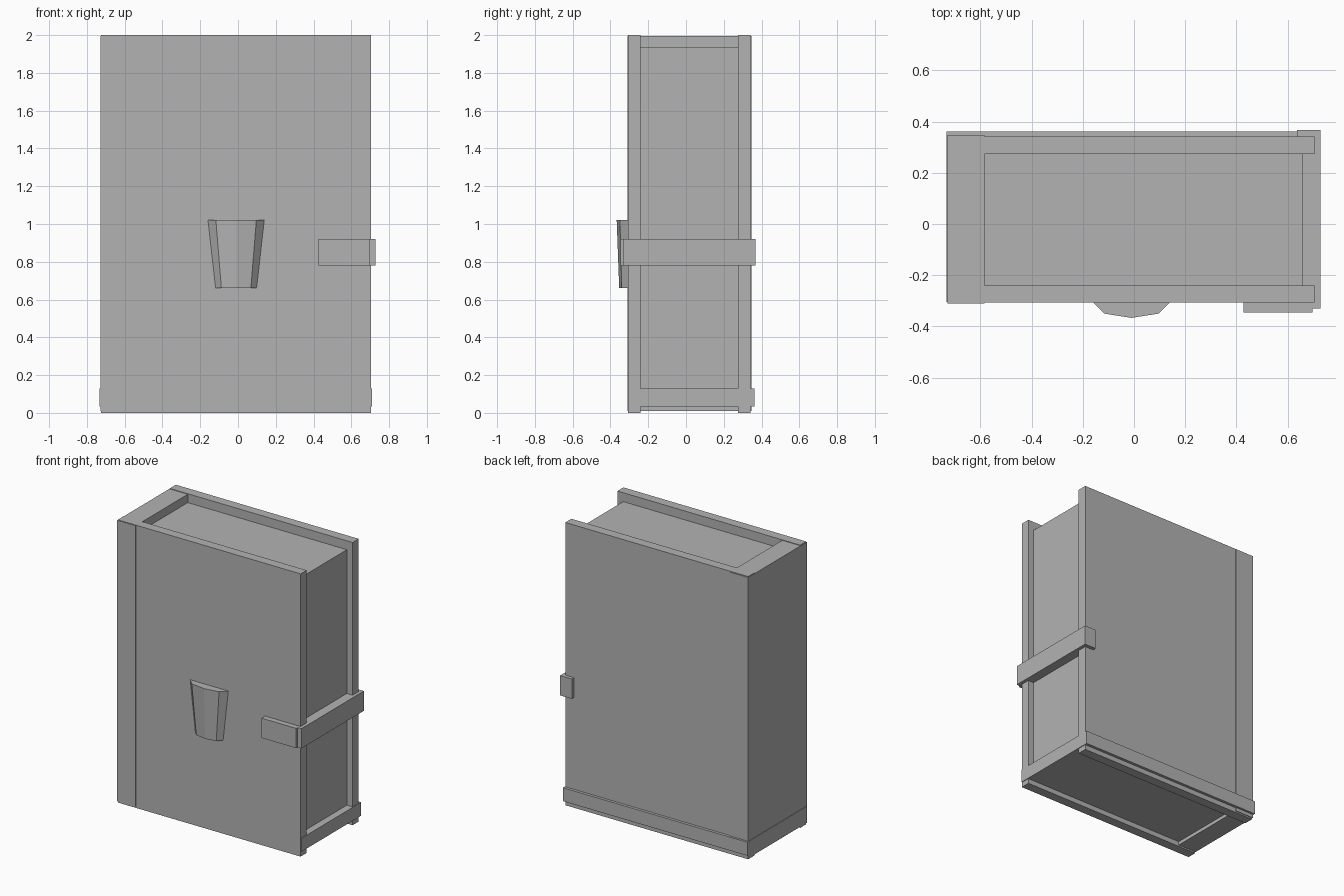
import bpy
import bmesh

if "Cube" in bpy.data.objects:
    bpy.data.objects.remove(bpy.data.objects["Cube"], do_unlink=True)

GREY = (0.45, 0.45, 0.45, 1)
grey = bpy.data.materials.new("plain grey")
grey.use_nodes = True
grey.diffuse_color = GREY
grey.node_tree.nodes["Principled BSDF"].inputs["Base Color"].default_value = GREY


def finish(name, bm):
    bmesh.ops.recalc_face_normals(bm, faces=bm.faces)
    mesh = bpy.data.meshes.new(name)
    bm.to_mesh(mesh)
    bm.free()
    mesh.materials.append(grey)
    obj = bpy.data.objects.new(name, mesh)
    bpy.context.collection.objects.link(obj)
    return obj


def box(name, x, y, z):
    """Box from (low, high) ranges on each axis."""
    bm = bmesh.new()
    bmesh.ops.create_cube(bm, size=1)
    for v in bm.verts:
        v.co = [lo + (c + 0.5) * (hi - lo) for c, (lo, hi) in zip(v.co, (x, y, z))]
    return finish(name, bm)


# Covers, spine and page block
COVER_X = (-0.726, 0.705)
box("front_cover", COVER_X, (-0.307, -0.24), (0, 2))
box("back_cover", COVER_X, (0.274, 0.342), (0, 2))
box("spine", (-0.729, -0.585), (-0.31, 0.347), (0.01, 1.996))
box("pages", (-0.65, 0.66), (-0.26, 0.3), (0.035, 1.937))

# Band around the foot, open at the front
box("bottom_band", (-0.733, 0.71), (-0.304, 0.362), (0.035, 0.13))

# Clasp wrapping the opening edge
box("clasp_strap", (0.637, 0.728), (-0.331, 0.367), (0.78, 0.92))
box("clasp_front", (0.427, 0.698), (-0.346, -0.29), (0.78, 0.92))

# Tapered, faceted emblem on the front cover
SECTION = [(-0.15, 0), (-0.107, 0.044), (0, 0.061), (0.107, 0.044), (0.15, 0)]
bm = bmesh.new()
rings = []
for z, width, depth in ((0.66, 0.73, 0.78), (1.02, 1, 1)):
    ring = [bm.verts.new((px * width - 0.01, -0.306 - d * depth, z)) for px, d in SECTION]
    bm.faces.new(ring)
    rings.append(ring)
low, high = rings
for i in range(len(SECTION)):
    j = (i + 1) % len(SECTION)
    bm.faces.new((low[i], low[j], high[j], high[i]))
finish("front_emblem", bm)
